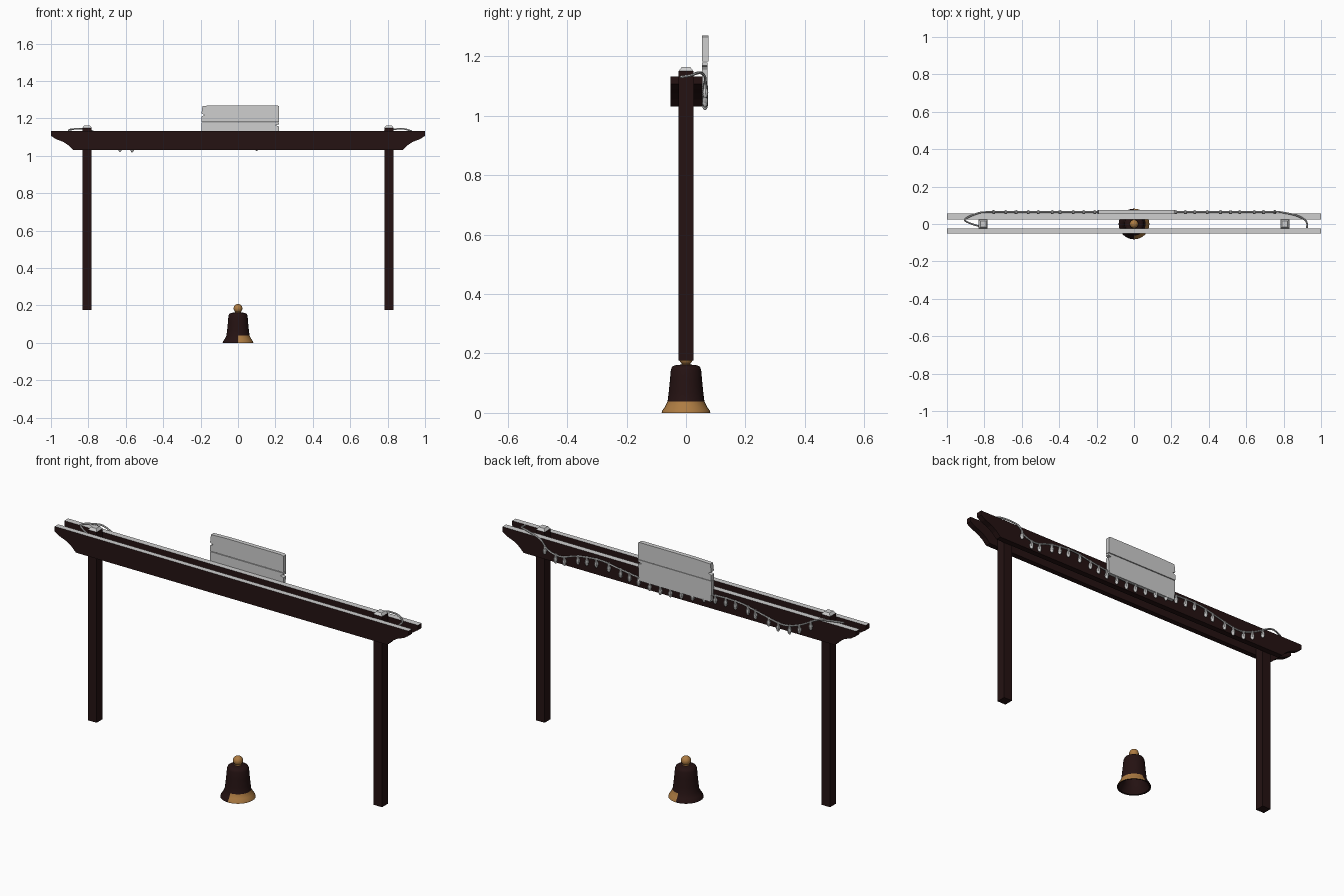
import bpy, bmesh, math
from mathutils import Vector

if "Cube" in bpy.data.objects:
    bpy.data.objects.remove(bpy.data.objects["Cube"])


def mat(name, rgb):
    m = bpy.data.materials.new(name)
    m.diffuse_color = (*rgb, 1)
    m.use_nodes = True
    m.node_tree.nodes["Principled BSDF"].inputs["Base Color"].default_value = m.diffuse_color
    return m


WOOD = mat("dark wood", (0.018, 0.006, 0.006))
GREY = mat("light grey", (0.62, 0.62, 0.62))
GOLD = mat("gold", (0.42, 0.2, 0.055))


def finish(bm, name, mats, rule=None, smooth=False):
    bmesh.ops.recalc_face_normals(bm, faces=bm.faces[:])
    bm.normal_update()
    if rule:
        for f in bm.faces:
            f.material_index = rule(f)
    me = bpy.data.meshes.new(name)
    bm.to_mesh(me)
    bm.free()
    ob = bpy.data.objects.new(name, me)
    bpy.context.collection.objects.link(ob)
    for m in mats:
        me.materials.append(m)
    if smooth:
        bpy.ops.object.select_all(action='DESELECT')
        ob.select_set(True)
        bpy.context.view_layer.objects.active = ob
        bpy.ops.object.shade_smooth_by_angle(angle=math.radians(40))
    return ob


def slab(name, outline, y0, y1, mats, rule=None):
    """Extrude an x-z outline from y0 to y1."""
    bm = bmesh.new()
    face = bm.faces.new([bm.verts.new((x, y0, z)) for x, z in outline])
    ext = bmesh.ops.extrude_face_region(bm, geom=[face])
    moved = [v for v in ext["geom"] if isinstance(v, bmesh.types.BMVert)]
    bmesh.ops.translate(bm, verts=moved, vec=(0, y1 - y0, 0))
    return finish(bm, name, mats, rule)


def lathe(bm, profile, n, center=(0, 0, 0)):
    rings = []
    for r, z in profile:
        rings.append([bm.verts.new((center[0] + r * math.cos(2 * math.pi * i / n),
                                    center[1] + r * math.sin(2 * math.pi * i / n),
                                    center[2] + z)) for i in range(n)])
    for a, b in zip(rings, rings[1:]):
        for i in range(n):
            j = (i + 1) % n
            bm.faces.new((a[i], a[j], b[j], b[i]))
    return rings


def up_is_grey(f):
    return 1 if f.normal.z > 0.3 else 0


# Twin beams with shaped ends
half = [(1, 1.132), (1, 1.107), (0.975, 1.09), (0.935, 1.075), (0.905, 1.055), (0.88, 1.03)]
outline = half + [(-x, z) for x, z in reversed(half)]
slab("front_beam", outline, -0.052, -0.024, [WOOD, GREY], up_is_grey)
slab("back_beam", outline, 0.025, 0.055, [WOOD, GREY], up_is_grey)

# Posts with chamfered tops
for side, name in ((-1, "left_post"), (1, "right_post")):
    bm = bmesh.new()
    c = side * 0.807
    rings = []
    for h, z in ((0.0245, 0.176), (0.0245, 1.15), (0.015, 1.163)):
        rings.append([bm.verts.new((c + sx * h, sy * h, z))
                      for sx, sy in ((-1, -1), (1, -1), (1, 1), (-1, 1))])
    for a, b in zip(rings, rings[1:]):
        for i in range(4):
            j = (i + 1) % 4
            bm.faces.new((a[i], a[j], b[j], b[i]))
    bm.faces.new(rings[0])
    bm.faces.new(rings[-1])
    finish(bm, name, [WOOD, GREY], up_is_grey)

# Sign made of two notched planks
slab("upper_sign_plank", [(-0.195, 1.182), (0.22, 1.182), (0.22, 1.265), (0.21, 1.27), (-0.1, 1.27),
                          (-0.19, 1.267), (-0.195, 1.226), (-0.178, 1.218), (-0.195, 1.21)],
     0.053, 0.075, [GREY])
slab("lower_sign_plank", [(-0.19, 1.072), (0.215, 1.072), (0.22, 1.157), (0.2, 1.163), (0.22, 1.169),
                          (0.22, 1.179), (-0.195, 1.179), (-0.195, 1.12)],
     0.053, 0.073, [GREY])

# Light string cable: loops over the beams, then drapes along the back
drape = [(-0.788, 1.137), (-0.686, 1.083), (-0.59, 1.06), (-0.46, 1.085), (-0.35, 1.107),
         (-0.21, 1.107), (-0.05, 1.085), (0.1, 1.07), (0.2, 1.08), (0.325, 1.097), (0.437, 1.113),
         (0.566, 1.1), (0.66, 1.072), (0.735, 1.086), (0.78, 1.13)]
path = [Vector((-0.82, -0.015, 1.11)), Vector((-0.905, 0.02, 1.137)), Vector((-0.84, 0.056, 1.145))]
path += [Vector((x, 0.064, z)) for x, z in drape]
path += [Vector((0.87, 0.045, 1.145)), Vector((0.92, 0.015, 1.135)), Vector((0.925, -0.02, 1.13))]


def spline(p, steps=5):
    pts = []
    for i in range(len(p) - 1):
        a, b, c, d = p[max(i - 1, 0)], p[i], p[i + 1], p[min(i + 2, len(p) - 1)]
        for k in range(steps):
            t = k / steps
            pts.append(0.5 * (2 * b + (c - a) * t + (2 * a - 5 * b + 4 * c - d) * t * t
                              + (3 * b - a - 3 * c + d) * t ** 3))
    return pts + [p[-1]]


pts = spline(path)
bm = bmesh.new()
rings = []
for i, p in enumerate(pts):
    t = (pts[min(i + 1, len(pts) - 1)] - pts[max(i - 1, 0)]).normalized()
    u = t.cross(Vector((0, 0, 1))).normalized()
    w = u.cross(t)
    rings.append([bm.verts.new(p + 0.0045 * (u * math.cos(k * math.pi / 3) + w * math.sin(k * math.pi / 3)))
                  for k in range(6)])
for a, b in zip(rings, rings[1:]):
    for k in range(6):
        j = (k + 1) % 6
        bm.faces.new((a[k], a[j], b[j], b[k]))
bm.faces.new(rings[0])
bm.faces.new(rings[-1])
finish(bm, "light_string_cable", [GREY], smooth=True)

# Hanging bulbs, evenly spaced along the cable
bulb = [(0.0055, 0.004), (0.0065, -0.012), (0.0095, -0.018), (0.010, -0.026),
        (0.0075, -0.037), (0.003, -0.043)]
bm = bmesh.new()
for k in range(26):
    x = -0.745 + k * 0.06
    p = min((q for q in pts if q.y > 0.05), key=lambda q: abs(q.x - x))
    rings = lathe(bm, bulb, 8, p)
    bm.faces.new(rings[0])
    bm.faces.new(rings[-1])
finish(bm, "light_bulbs", [GREY], smooth=True)

# Bell body, gold on the +x half of the flared lip
bm = bmesh.new()
rings = lathe(bm, [(0.012, 0.145), (0.04, 0.14), (0.054, 0.04), (0.074, 0.001), (0.082, 0), (0.08, 0.008),
                   (0.071, 0.02), (0.062, 0.039), (0.058, 0.07), (0.054, 0.11), (0.051, 0.145),
                   (0.047, 0.155), (0.038, 0.16), (0.012, 0.163)], 32)
bm.faces.new(rings[0])
bm.faces.new(rings[-1])


def lip_rule(f):
    c = f.calc_center_median()
    outward = f.normal.x * c.x + f.normal.y * c.y > 0
    return 1 if c.z < 0.039 and c.x > 0 and outward else 0


finish(bm, "bell_body", [WOOD, GOLD], lip_rule, smooth=True)

# Bell neck and ball handle
bm = bmesh.new()
lathe(bm, [(0.024, 0.157), (0.015, 0.163), (0.012, 0.172)], 20)
rings = lathe(bm, [(0.0235 * math.sin(a * math.pi / 12), 0.184 - 0.0235 * math.cos(a * math.pi / 12))
                   for a in range(1, 12)], 20)
bm.faces.new(rings[0])
bm.faces.new(rings[-1])
finish(bm, "bell_handle", [GOLD], smooth=True)
